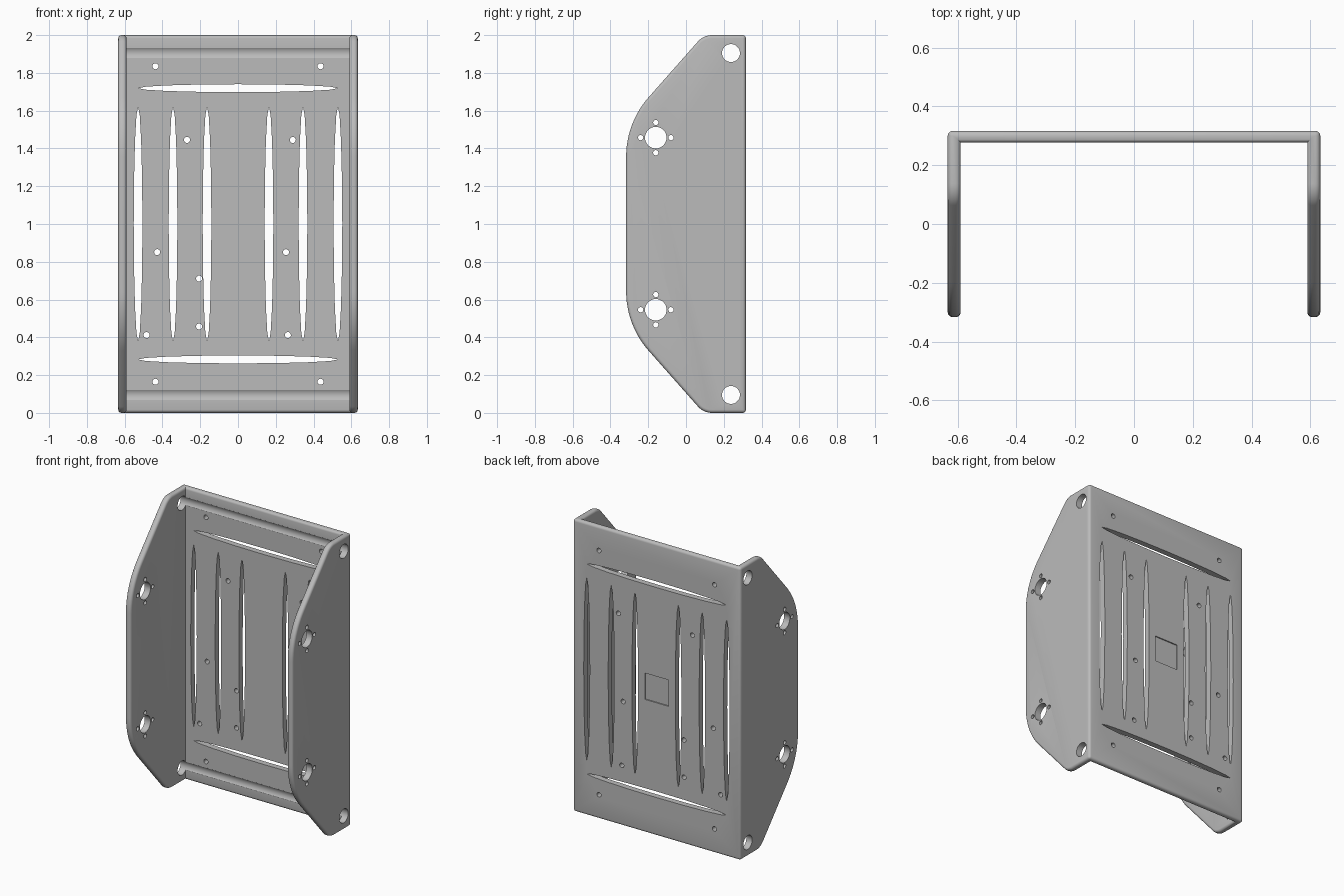
import bpy, bmesh, math
from mathutils import Vector

cube = bpy.data.objects.get("Cube")
if cube:
    bpy.data.objects.remove(cube, do_unlink=True)

HALF_W, INNER_W = 0.634, 0.59      # outer and inner half width
BACK, BACK_IN = 0.317, 0.277       # back plate faces


def prism(bm, pts, axis, lo, hi):
    """Extrude a 2D outline along x (outline in y, z) or y (outline in x, z)."""
    def put(h, a, b):
        return (h, a, b) if axis == "x" else (a, h, b)
    low = [bm.verts.new(put(lo, *p)) for p in pts]
    high = [bm.verts.new(put(hi, *p)) for p in pts]
    faces = [bm.faces.new(low), bm.faces.new(high)]
    for i in range(len(pts)):
        j = (i + 1) % len(pts)
        faces.append(bm.faces.new((low[i], low[j], high[j], high[i])))
    bmesh.ops.recalc_face_normals(bm, faces=faces)


def ellipse(a, b, ra, rb, n):
    steps = [2 * math.pi * i / n for i in range(n)]
    return [(a + ra * math.cos(t), b + rb * math.sin(t)) for t in steps]


def rect(a0, a1, b0, b1):
    return [(a0, b0), (a1, b0), (a1, b1), (a0, b1)]


def rounded(corners, n=12):
    """Outline from (a, b, radius) corners, each replaced by a tangent arc."""
    out = []
    for i, (a, b, r) in enumerate(corners):
        p = Vector((a, b))
        if r == 0:
            out.append(tuple(p))
            continue
        u = (Vector(corners[i - 1][:2]) - p).normalized()
        v = (Vector(corners[(i + 1) % len(corners)][:2]) - p).normalized()
        half = u.angle(v) / 2
        centre = p + (u + v).normalized() * r / math.sin(half)
        start = p + u * r / math.tan(half) - centre
        end = p + v * r / math.tan(half) - centre
        sweep = math.pi - 2 * half
        for k in range(n + 1):
            t = sweep * k / n
            q = (start * math.sin(sweep - t) + end * math.sin(t)) / math.sin(sweep)
            out.append(tuple(centre + q))
    return out


def make_object(name, bm):
    mesh = bpy.data.meshes.new(name)
    bm.to_mesh(mesh)
    bm.free()
    ob = bpy.data.objects.new(name, mesh)
    bpy.context.scene.collection.objects.link(ob)
    return ob


def cut(ob, bm):
    """Subtract the solids in bm from ob."""
    cutter = make_object("cutter", bm)
    cutter.hide_render = True
    mod = ob.modifiers.new("cut", "BOOLEAN")
    mod.operation, mod.solver, mod.object = "DIFFERENCE", "EXACT", cutter
    bpy.context.view_layer.objects.active = ob
    bpy.ops.object.modifier_apply(modifier=mod.name)
    bpy.data.objects.remove(cutter, do_unlink=True)


# Side outline swept across the full width
upper = [(BACK, 2, 0), (0.093, 2, 0.1), (-BACK, 1.536, 0.475)]
lower = [(y, 2 - z, r) for y, z, r in reversed(upper)]
bm = bmesh.new()
prism(bm, rounded(upper + lower), "x", -HALF_W, HALF_W)
bracket = make_object("channel_bracket", bm)

# Hollow it into a U-shaped channel
bm = bmesh.new()
prism(bm, rect(-1, BACK_IN, -1, 3), "x", -INNER_W, INNER_W)
cut(bracket, bm)

# Round the outer edges
bm = bmesh.new()
bm.from_mesh(bracket.data)
bmesh.ops.remove_doubles(bm, verts=bm.verts[:], dist=1e-5)
sharp = [e for e in bm.edges if len(e.link_faces) == 2 and e.is_convex
         and e.calc_face_angle() > math.radians(60)]
bmesh.ops.bevel(bm, geom=sharp, offset=0.017, offset_type="OFFSET", segments=4,
                profile=0.5, affect="EDGES", clamp_overlap=False)
bm.to_mesh(bracket.data)
bm.free()

bm = bmesh.new()
# Rod holes through both sides, grazing the back plate as grooves
for z in (0.095, 1.905):
    prism(bm, ellipse(0.238, z, 0.0475, 0.0475, 32), "x", -1, 1)
# Shaft holes, each with four screw holes
for z in (0.546, 1.457):
    prism(bm, ellipse(-0.16, z, 0.057, 0.057, 32), "x", -1, 1)
    for dy, dz in ((1, 0), (-1, 0), (0, 1), (0, -1)):
        screw = ellipse(-0.16 + 0.08 * dy, z + 0.08 * dz, 0.014, 0.014, 16)
        prism(bm, screw, "x", -1, 1)
# Long slots in the back plate
for side in (-1, 1):
    for x in (0.164, 0.344, 0.529):
        prism(bm, ellipse(side * x, 1, 0.023, 0.622, 16), "y", 0.2, 0.4)
for z in (0.283, 1.719):
    prism(bm, ellipse(0, z, 0.529, 0.021, 16), "y", 0.2, 0.4)
# Small mounting holes in the back plate
mounts = [(-0.437, 1.835), (0.437, 1.835), (-0.27, 1.445), (0.29, 1.445),
          (-0.428, 0.851), (0.254, 0.851), (-0.206, 0.711), (-0.206, 0.457),
          (-0.484, 0.412), (0.264, 0.412), (-0.437, 0.165), (0.437, 0.165)]
for x, z in mounts:
    prism(bm, ellipse(x, z, 0.016, 0.016, 16), "y", 0.2, 0.4)
# Shallow square recess on the rear face
prism(bm, rect(-0.09, 0.09, 0.91, 1.09), "y", BACK - 0.008, 0.4)
cut(bracket, bm)

# Material
grey = bpy.data.materials.new("plain_grey")
grey.use_nodes = True
colour = (0.5, 0.5, 0.5, 1)
grey.diffuse_color = colour
grey.node_tree.nodes["Principled BSDF"].inputs["Base Color"].default_value = colour
bracket.data.materials.clear()
bracket.data.materials.append(grey)

# Smooth shading with sharp edges kept
bpy.ops.object.select_all(action="DESELECT")
bracket.select_set(True)
bpy.context.view_layer.objects.active = bracket
bpy.ops.object.shade_smooth_by_angle(angle=math.radians(30))
